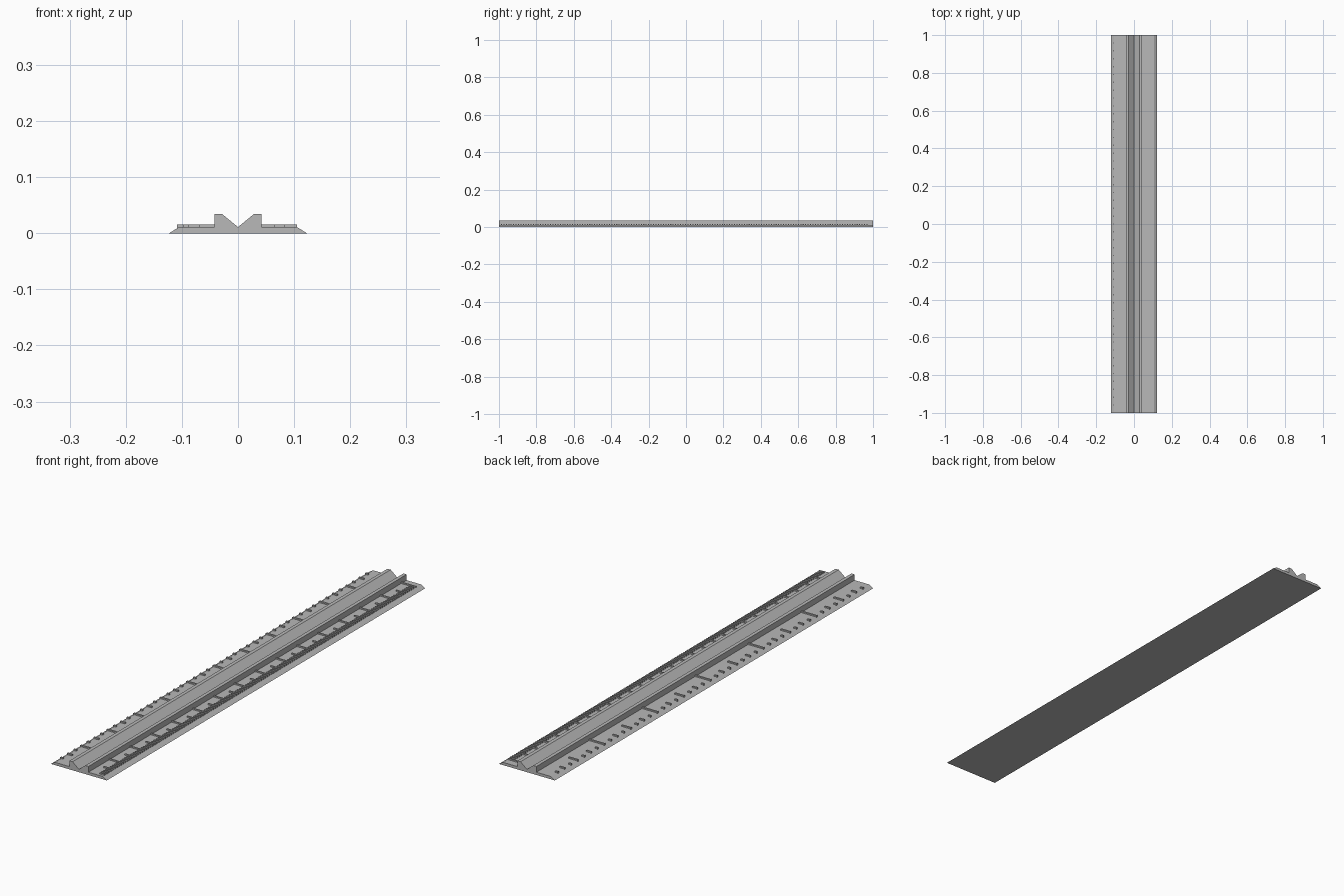
import bpy, bmesh
from mathutils import Matrix

if "Cube" in bpy.data.objects:
    bpy.data.objects.remove(bpy.data.objects["Cube"])

grey = bpy.data.materials.new("grey plastic")
grey.diffuse_color = (0.48, 0.48, 0.48, 1)
grey.use_nodes = True
grey.node_tree.nodes["Principled BSDF"].inputs["Base Color"].default_value = grey.diffuse_color


def finish(bm, name):
    bmesh.ops.recalc_face_normals(bm, faces=bm.faces)
    me = bpy.data.meshes.new(name)
    bm.to_mesh(me)
    bm.free()
    me.materials.append(grey)
    ob = bpy.data.objects.new(name, me)
    bpy.context.collection.objects.link(ob)
    return ob


def add_bar(bm, x0, x1, y, width, z0, z1):
    m = Matrix.Translation(((x0 + x1) / 2, y, (z0 + z1) / 2)) @ \
        Matrix.Diagonal((x1 - x0, width, z1 - z0, 1))
    bmesh.ops.create_cube(bm, size=1, matrix=m)


# Ruler body: bevelled edges, flat scales and a central grip with a V groove
half = [(0.123, 0.0), (0.105, 0.011), (0.042, 0.011), (0.042, 0.034), (0.028, 0.034)]
profile = half + [(0.0, 0.011)] + [(-x, z) for x, z in reversed(half)]
bm = bmesh.new()
face = bm.faces.new([bm.verts.new((x, -1, z)) for x, z in profile])
ext = bmesh.ops.extrude_face_region(bm, geom=[face], use_keep_orig=True)
bmesh.ops.translate(bm, vec=(0, 2, 0),
                    verts=[v for v in ext["geom"] if isinstance(v, bmesh.types.BMVert)])
finish(bm, "ruler_body")

# Coarse scale on the left: six units divided into eighths
bm = bmesh.new()
for i in range(1, 48):
    if i % 8 == 0:
        end, width = -0.041, 0.007
    elif i % 4 == 0:
        end, width = -0.068, 0.007
    elif i % 2 == 0:
        end, width = -0.087, 0.007
    else:
        end, width = -0.097, 0.007
    add_bar(bm, -0.109, end, 1 - i / 24, width, 0.004, 0.016)
finish(bm, "coarse_scale_ticks")

# Fine scale on the right: fifteen units divided into tenths
bm = bmesh.new()
step = 0.1312 / 10
for i in range(1, 151):
    if i % 10 == 0:
        start = 0.041
    elif i % 5 == 0:
        start = 0.065
    else:
        start = 0.083
    add_bar(bm, start, 0.105, -1 + i * step, 0.0055, 0.009, 0.016)
finish(bm, "fine_scale_ticks")
